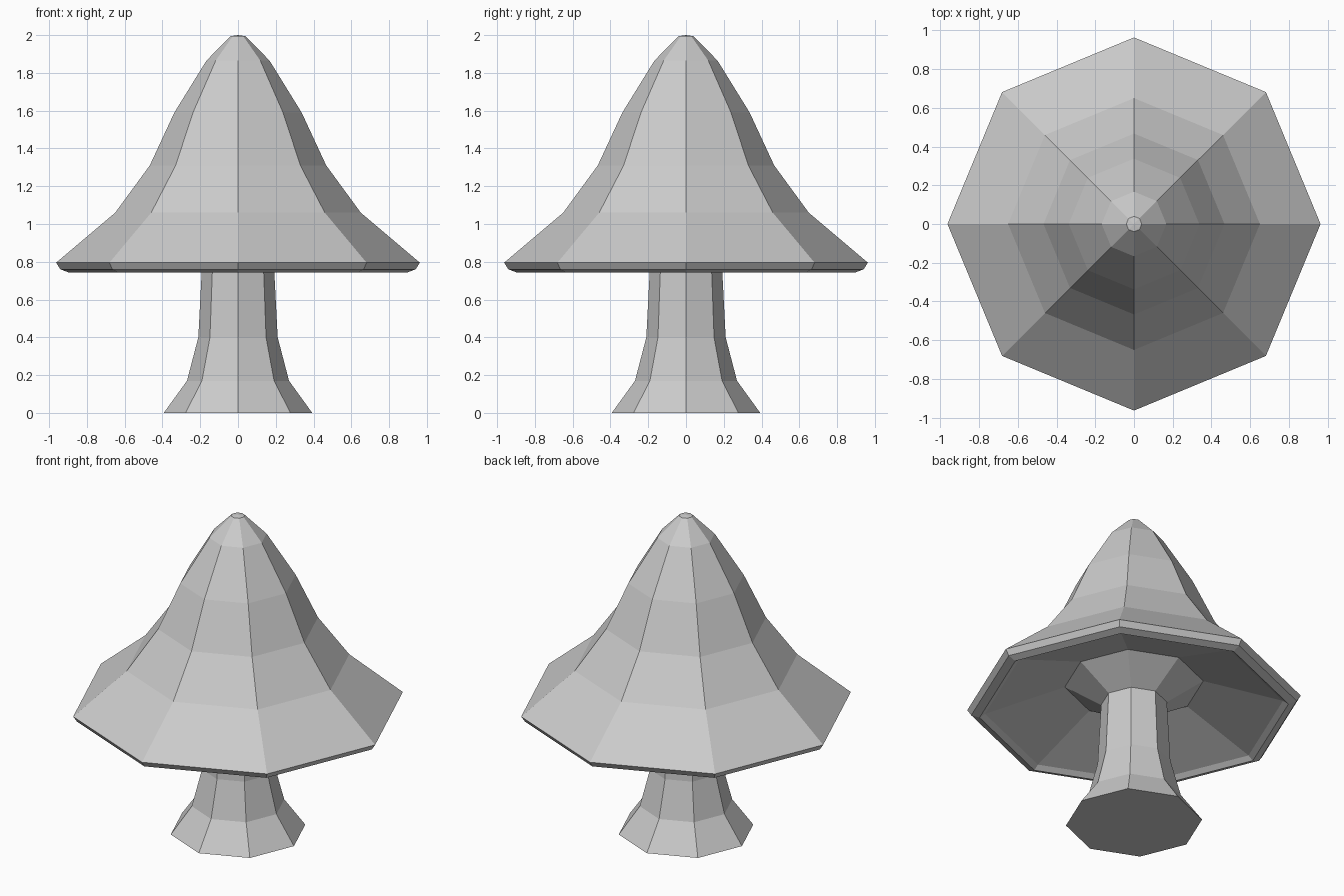
import bpy, bmesh
from math import sin, cos, tau

if "Cube" in bpy.data.objects:
    bpy.data.objects.remove(bpy.data.objects["Cube"])

SIDES = 8


def lathe(name, profile):
    """Turn a (radius, z) profile into a flat-faced octagonal part; radius 0 is a pole."""
    bm = bmesh.new()
    rings = []
    for r, z in profile:
        n = SIDES if r else 1
        rings.append([bm.verts.new((r * cos(tau * i / SIDES), r * sin(tau * i / SIDES), z))
                      for i in range(n)])
    for a, b in zip(rings, rings[1:]):
        for i in range(SIDES):
            j = (i + 1) % SIDES
            corners = [a[i % len(a)], a[j % len(a)], b[j % len(b)], b[i % len(b)]]
            bm.faces.new(list(dict.fromkeys(corners)))
    bmesh.ops.recalc_face_normals(bm, faces=bm.faces[:])
    mesh = bpy.data.meshes.new(name)
    bm.to_mesh(mesh)
    bm.free()
    obj = bpy.data.objects.new(name, mesh)
    bpy.context.collection.objects.link(obj)
    return obj


# Stem: flared foot, narrow waist, flaring out again under the cap; listed top to bottom
stem = lathe("stem", [(0.40, 0.92), (0.19, 0.79), (0.21, 0.40),
                      (0.27, 0.17), (0.393, 0), (0, 0)])

# Cap: bell-shaped top, thin rolled rim, hollow underside meeting the stem flare
cap = lathe("cap", [(0, 2.0), (0.04, 1.994), (0.167, 1.865), (0.337, 1.59),
                    (0.467, 1.31), (0.65, 1.06), (0.963, 0.795),
                    (0.94, 0.76), (0.892, 0.742), (0.86, 0.765), (0.40, 0.92)])

# The parts are open where they meet, so point both shells outward explicitly
for obj, foot in ((stem, -1), (cap, 1)):
    pole = next(p for p in obj.data.polygons if len(p.vertices) == 3)
    if pole.normal.z * foot < 0:
        obj.data.flip_normals()
